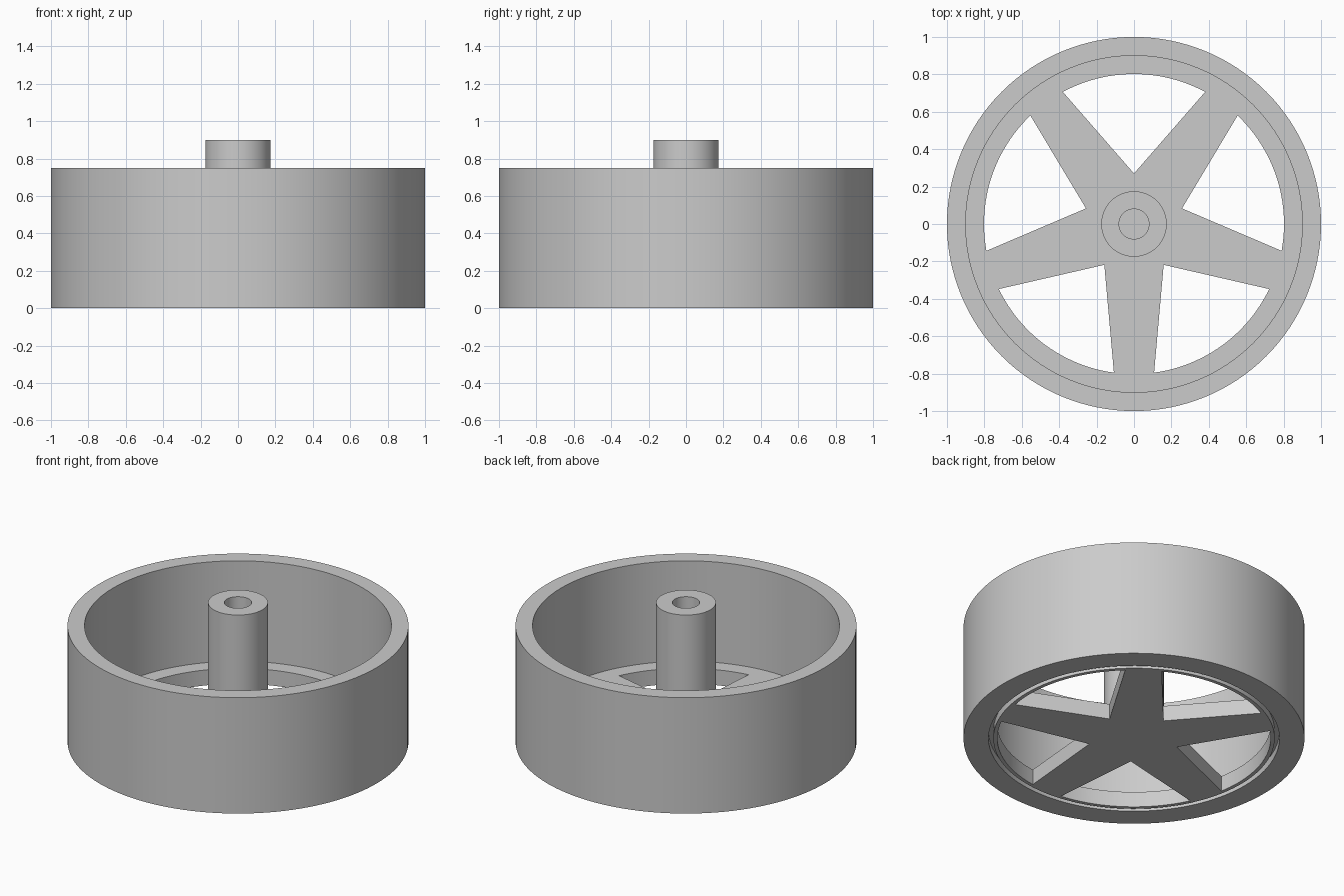
import bpy, bmesh
from math import cos, sin, pi, radians

SEGMENTS = 128

if "Cube" in bpy.data.objects:
    bpy.data.objects.remove(bpy.data.objects["Cube"])

grey = bpy.data.materials.new("light grey")
grey.use_nodes = True
color = (0.6, 0.6, 0.6, 1)
grey.diffuse_color = color
grey.node_tree.nodes["Principled BSDF"].inputs["Base Color"].default_value = color


def add_object(name, bm):
    bmesh.ops.recalc_face_normals(bm, faces=bm.faces)
    mesh = bpy.data.meshes.new(name)
    bm.to_mesh(mesh)
    bm.free()
    mesh.materials.append(grey)
    obj = bpy.data.objects.new(name, mesh)
    bpy.context.collection.objects.link(obj)
    return obj


def lathe(name, profile):
    """Revolve (radius, z) points about z and cap both ends."""
    bm = bmesh.new()
    rings = [[bm.verts.new((r * cos(2 * pi * i / SEGMENTS), r * sin(2 * pi * i / SEGMENTS), z))
              for i in range(SEGMENTS)] for r, z in profile]
    for a, b in zip(rings, rings[1:]):
        for i in range(SEGMENTS):
            j = (i + 1) % SEGMENTS
            bm.faces.new((a[i], a[j], b[j], b[i]))
    bm.faces.new(rings[0])
    bm.faces.new(rings[-1])
    return add_object(name, bm)


# Rim, floor with a ring groove underneath, and hub with a blind bore
FLOOR = 0.1
wheel = lathe("wheel", [
    (0.825, 0), (0.825, 0.05), (0.853, 0.05), (0.853, 0),   # groove
    (1, 0), (1, 0.75), (0.9, 0.75), (0.9, FLOOR),           # rim
    (0.175, FLOOR), (0.175, 0.9), (0.08, 0.9), (0.08, FLOOR),  # hub and bore
])

# Five wedge windows leave five tapered spokes
bm = bmesh.new()
STEPS = 24
HALF_ANGLE = radians(28.3)
for k in range(5):
    middle = pi / 2 + k * 2 * pi / 5
    outline = [(0.27 * cos(middle), 0.27 * sin(middle))]
    for s in range(STEPS + 1):
        a = middle + HALF_ANGLE * (2 * s / STEPS - 1)
        outline.append((0.802 * cos(a), 0.802 * sin(a)))
    face = bm.faces.new([bm.verts.new((x, y, -0.1)) for x, y in outline])
    top = bmesh.ops.extrude_face_region(bm, geom=[face])["geom"]
    bmesh.ops.translate(bm, vec=(0, 0, 0.3),
                        verts=[g for g in top if isinstance(g, bmesh.types.BMVert)])
cutter = add_object("window_cutter", bm)
cutter.hide_render = True

cut = wheel.modifiers.new("windows", "BOOLEAN")
cut.operation = "DIFFERENCE"
cut.solver = "EXACT"
cut.object = cutter
bpy.context.view_layer.objects.active = wheel
wheel.select_set(True)
bpy.ops.object.modifier_apply(modifier=cut.name)
bpy.data.objects.remove(cutter)
bpy.ops.object.shade_smooth_by_angle(angle=radians(30))
